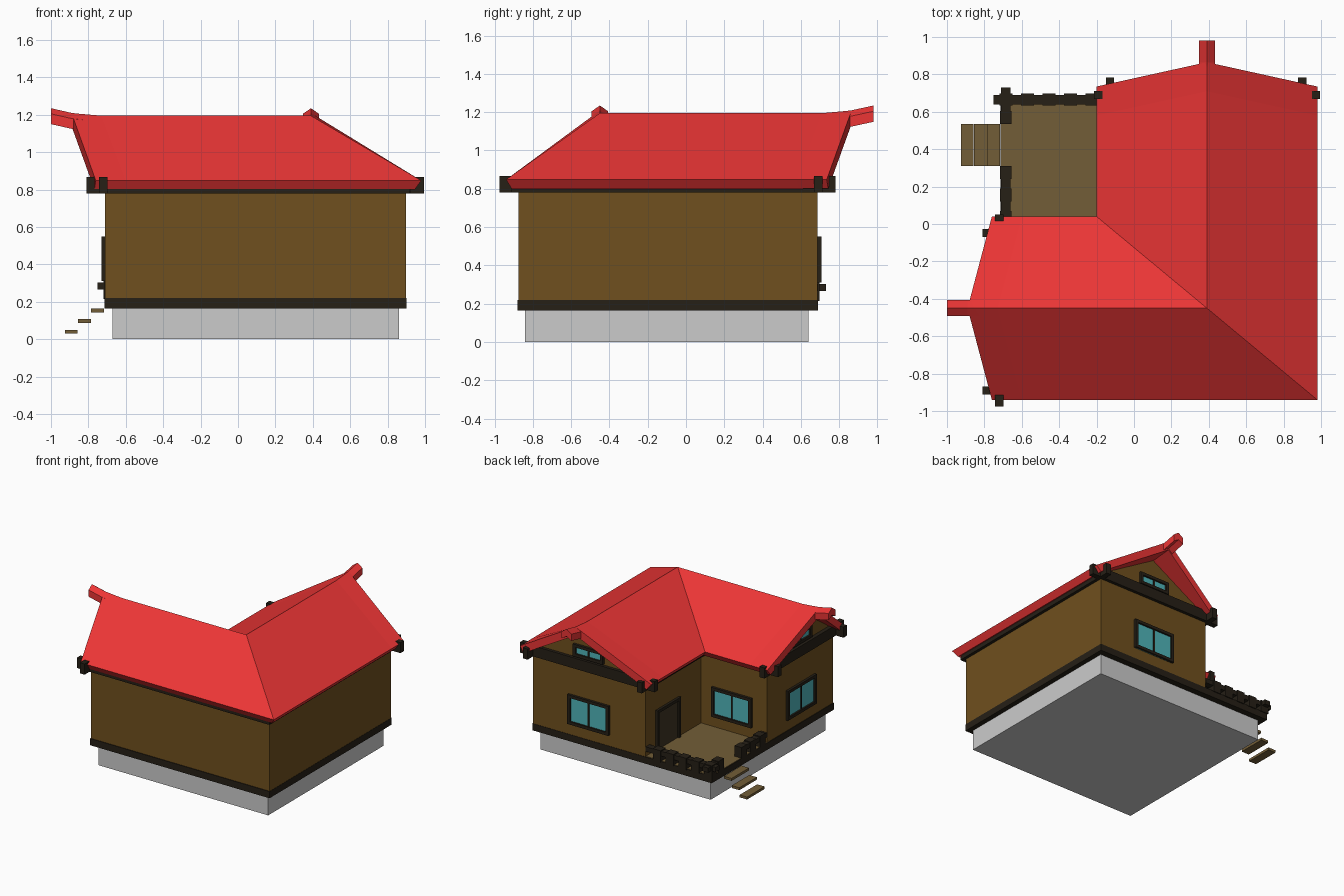
import bpy, bmesh
from mathutils import Vector

if "Cube" in bpy.data.objects:
    bpy.data.objects.remove(bpy.data.objects["Cube"])


def material(name, rgb):
    m = bpy.data.materials.new(name)
    m.diffuse_color = (*rgb, 1)
    m.use_nodes = True
    m.node_tree.nodes["Principled BSDF"].inputs["Base Color"].default_value = m.diffuse_color
    return m


RED = material("red_tiles", (0.84, 0.036, 0.036))
WALL = material("brown_wood", (0.16, 0.08, 0.013))
DARK = material("dark_wood", (0.019, 0.014, 0.008))
TAN = material("deck_wood", (0.17, 0.11, 0.038))
DOOR = material("door_wood", (0.05, 0.035, 0.016))
GLASS = material("glass", (0.08, 0.46, 0.49))
RX, RY = 0.39, -0.45          # ridge lines of the back wing and left wing


def finish(bm, name, mat):
    bmesh.ops.recalc_face_normals(bm, faces=bm.faces)
    me = bpy.data.meshes.new(name)
    bm.to_mesh(me)
    bm.free()
    ob = bpy.data.objects.new(name, me)
    bpy.context.collection.objects.link(ob)
    if mat:
        me.materials.append(mat)
    return ob


def boxes(name, spans, mat=None):
    """One object made of boxes given as (x0, x1, y0, y1, z0, z1)."""
    bm = bmesh.new()
    for x0, x1, y0, y1, z0, z1 in spans:
        vs = bmesh.ops.create_cube(bm, size=1)["verts"]
        for v in vs:
            v.co = Vector(((x0 + x1) / 2 + v.co.x * (x1 - x0),
                           (y0 + y1) / 2 + v.co.y * (y1 - y0),
                           (z0 + z1) / 2 + v.co.z * (z1 - z0)))
    return finish(bm, name, mat)


def sweep(name, profile, stations, mat):
    """Join copies of a closed (s, z) profile placed by station functions."""
    bm = bmesh.new()
    rings = [[bm.verts.new(f(s, z)) for s, z in profile] for f in stations]
    n = len(profile)
    for a, b in zip(rings, rings[1:]):
        for i in range(n):
            j = (i + 1) % n
            bm.faces.new((a[i], a[j], b[j], b[i]))
    bm.faces.new(rings[0])
    bm.faces.new(rings[-1])
    return finish(bm, name, mat)


def left(x, half, flare=0, lift=0):
    return lambda s, z: (x + flare * abs(s), RY - s * half, z + lift * (1 - abs(s)))


def corner(half_x, half_y):
    return lambda s, z: (RX + s * half_x, RY - s * half_y, z)


def back(y, half, flare=0, lift=0):
    return lambda s, z: (RX + s * half, y - flare * abs(s), z + lift * (1 - abs(s)))


# Foundation, floor band, porch deck and floating steps
boxes("foundation", [(-0.67, 0.86, -0.84, 0.64, 0, 0.17)])
boxes("floor_band", [(-0.715, 0.90, -0.88, 0.69, 0.165, 0.22)], DARK)
boxes("porch_deck", [(-0.712, -0.1, -0.05, 0.685, 0.2, 0.224)], TAN)
boxes("steps", [(-0.925 + 0.07 * i, -0.858 + 0.071 * i, 0.31, 0.535,
                 0.03 + 0.057 * i, 0.05 + 0.057 * i) for i in range(3)], TAN)

# L-shaped walls with gables
sweep("walls", [(1, 0.215), (1, 0.83), (0, 1.125), (-1, 0.83), (-1, 0.215)],
      [left(-0.71, 0.425), corner(0.508, 0.425), back(0.687, 0.508)], WALL)

# L-shaped roof, gable ends leaning out and lifting at the ridge
sweep("roof", [(1, 0.848), (0, 1.195), (-1, 0.848),
               (-0.94, 0.80), (0, 1.125), (0.94, 0.80)],
      [left(-0.89, 0.49, 0.13, 0.014), left(-0.73, 0.49, 0.13),
       corner(0.59, 0.49),
       back(0.71, 0.59, 0.13), back(0.865, 0.59, 0.13, 0.014)], RED)

# Upturned ridge ends
bar = [(1, -0.03), (0, 0), (-1, -0.03), (-1, -0.085), (0, -0.06), (1, -0.085)]
for name, f, pts in (("left_ridge_end", left, (-0.82, -0.89, -1.0)),
                     ("back_ridge_end", back, (0.80, 0.865, 0.98))):
    sweep(name, bar, [lambda s, z, g=f(p, 0.043), h=h: g(s, z + h)
                      for p, h in zip(pts, (1.202, 1.210, 1.235))], RED)

# Eave beams crossing at the corners
B0, B1, W = 0.78, 0.866, 0.022
boxes("eave_beams",
      [(-0.81, 0.92, -0.89 - W, -0.89 + W, B0, B1),
       (-0.81, -0.11, -0.048 - W, -0.048 + W, B0, B1),
       (-0.215, 0.995, 0.69 - W, 0.69 + W, B0, B1),
       (-0.72 - W, -0.72 + W, -0.975, 0.05, B0, B1),
       (-0.128 - W, -0.128 + W, -0.05, 0.782, B0, B1),
       (0.90 - W, 0.90 + W, -0.90, 0.782, B0, B1)], DARK)


# Windows and door: every opening faces -x or +y
def opening(name, side, plane, mid, width, z0, z1, fill, door=False):
    def span(u0, u1, a, b, depth):
        if side == "x":
            return (plane - depth, plane + 0.01, mid + u0, mid + u1, a, b)
        return (mid + u0, mid + u1, plane - 0.01, plane + depth, a, b)
    h, t = width / 2, 0.024
    bars = [span(-h, -h + t, z0, z1, 0.02), span(h - t, h, z0, z1, 0.02),
            span(-h, h, z1 - t, z1, 0.02)]
    if not door:
        bars += [span(-h, h, z0, z0 + t, 0.02),
                 span(-0.006, 0.006, z0, z1, 0.012)]
    boxes(name + "_frame", bars, DARK)
    boxes(name + "_panel", [span(-h + 0.01, h - 0.01, z0, z1 - 0.01, 0.006)], fill)


opening("left_window", "x", -0.71, -0.455, 0.37, 0.31, 0.55, GLASS)
opening("back_window", "y", 0.687, 0.39, 0.37, 0.31, 0.55, GLASS)
opening("porch_window", "y", -0.025, -0.40, 0.36, 0.31, 0.55, GLASS)
opening("left_gable_window", "x", -0.71, RY, 0.27, 0.875, 0.975, GLASS)
opening("back_gable_window", "y", 0.687, RX, 0.27, 0.875, 0.975, GLASS)
opening("porch_door", "x", -0.118, 0.41, 0.30, 0.222, 0.55, DOOR, True)

# Porch railing: crossing rails on stubby posts, open at the steps
P, RXL, RYB = 0.035, -0.685, 0.665
boxes("railing_rails",
      [(-0.75, -0.12, RYB - 0.025, RYB + 0.025, 0.265, 0.303),
       (RXL - 0.026, RXL + 0.026, 0.535, 0.73, 0.265, 0.303),
       (RXL - 0.026, RXL + 0.026, -0.03, 0.31, 0.265, 0.303)], DARK)
boxes("railing_posts",
      [(x - P, x + P, RYB - P + 0.003, RYB + P - 0.003, 0.215, 0.31)
       for x in (-0.685, -0.57, -0.455, -0.34, -0.225)] +
      [(RXL - P + 0.004, RXL + P - 0.004, y - P, y + P, 0.215, 0.31)
       for y in (0.57, 0.275, 0.155, 0.035)], DARK)
